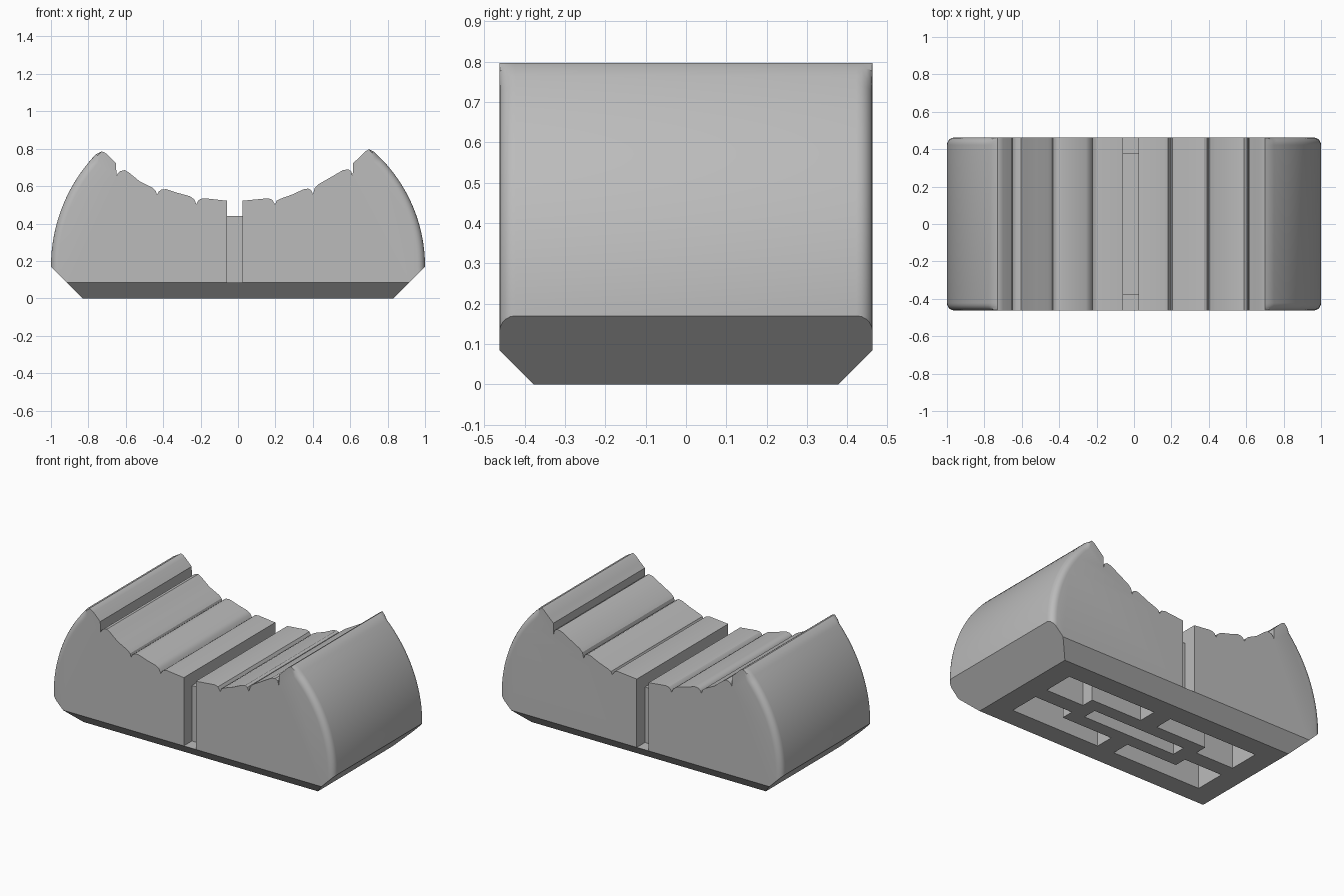
import bpy, bmesh, math
from mathutils import Vector

if "Cube" in bpy.data.objects:
    bpy.data.objects.remove(bpy.data.objects["Cube"])

HALF = 0.4625      # half depth in y
CH = 0.085         # bottom chamfer height on the long sides
FIL = 0.04         # fillet radius on the curved ends

grey = bpy.data.materials.new("plain grey")
grey.diffuse_color = (0.5, 0.5, 0.5, 1)
grey.use_nodes = True
grey.node_tree.nodes["Principled BSDF"].inputs["Base Color"].default_value = grey.diffuse_color


def new_object(name, bm):
    bmesh.ops.recalc_face_normals(bm, faces=bm.faces)
    mesh = bpy.data.meshes.new(name)
    bm.to_mesh(mesh)
    bm.free()
    obj = bpy.data.objects.new(name, mesh)
    bpy.context.collection.objects.link(obj)
    mesh.materials.append(grey)
    return obj


def arc(cx, r, side, top_angle, n=22):
    """Curved end rising from the base: (x, z, inward x, inward z)."""
    pts = []
    for i in range(n + 1):
        a = top_angle * i / n
        k = 0.4 if i == n else 1.0
        pts.append((side * (cx + r * math.cos(a)), 0.17 + r * math.sin(a),
                    -side * math.cos(a) * k, -math.sin(a) * k))
    return pts


# stepped, scalloped top from the left crest to the right crest
left_top = [(-.73, .785), (-.715, .781), (-.70, .77), (-.652, .722), (-.65, .652), (-.642, .67),
            (-.63, .68), (-.605, .686), (-.58, .67), (-.525, .625), (-.46, .593),
            (-.44, .575), (-.433, .553), (-.425, .57), (-.41, .581), (-.385, .584),
            (-.32, .563), (-.257, .546), (-.235, .53), (-.222, .503), (-.213, .522),
            (-.2, .532), (-.177, .535), (-.06, .522)]
right_top = [(.025, .522), (.16, .535), (.182, .528), (.198, .503), (.207, .522),
             (.225, .532), (.29, .555), (.35, .583), (.375, .587), (.39, .58), (.401, .556),
             (.41, .59), (.43, .61), (.50, .65), (.56, .685), (.588, .69), (.605, .68),
             (.613, .653), (.615, .722), (.65, .755), (.68, .785), (.70, .797)]

left_arc = arc(0.13, 0.87, -1, math.asin(0.60 / 0.87))
right_arc = arc(0.1736, 0.8264, 1, math.asin(0.615 / 0.8264))
profile = [(-1, 0, 1, 0)] + left_arc
profile += [(x, z, 0, 0) for x, z in left_top + right_top]
profile += right_arc[::-1] + [(1, 0, -1, 0)]

# body: profile lofted along y with rounded curved ends
steps = [i / 5 * math.pi / 2 for i in range(6)]
layers = [(-HALF + FIL * (1 - math.sin(t)) * 1.0, FIL * (1 - math.cos(t))) for t in reversed(steps)]
layers = [(-HALF + FIL * (1 - math.sin(t)), FIL * (1 - math.cos(t))) for t in reversed(steps)]
layers += [(-y, d) for y, d in reversed(layers)]
bm = bmesh.new()
# at t = pi/2 the layer sits on the end face with the full inset
rings = [[bm.verts.new((x + ix * d, y, z + iz * d)) for x, z, ix, iz in profile]
         for y, d in layers]
n = len(profile)
for a, b in zip(rings, rings[1:]):
    for i in range(n):
        j = (i + 1) % n
        bm.faces.new((a[i], a[j], b[j], b[i]))
bm.faces.new(rings[0])
bm.faces.new(rings[-1])

# sloped underside on all four sides
for s in (-1, 1):
    for co, no in (((s * 0.83, 0, 0), (s, 0, -1)), ((0, s * (HALF - CH), 0), (0, s, -1))):
        geom = bm.verts[:] + bm.edges[:] + bm.faces[:]
        res = bmesh.ops.bisect_plane(bm, geom=geom, dist=1e-5, plane_co=Vector(co),
                                     plane_no=Vector(no).normalized(), clear_outer=True)
        edges = [e for e in bm.edges if e.is_boundary]
        bmesh.ops.contextual_create(bm, geom=edges)
body = new_object("grooved_block", bm)


def cut(poly, z0, z1):
    """Subtract a vertical prism from the body."""
    cb = bmesh.new()
    lo = [cb.verts.new((x, y, z0)) for x, y in poly]
    hi = [cb.verts.new((x, y, z1)) for x, y in poly]
    cb.faces.new(lo)
    cb.faces.new(hi)
    for i in range(len(poly)):
        j = (i + 1) % len(poly)
        cb.faces.new((lo[i], lo[j], hi[j], hi[i]))
    cutter = new_object("cutter", cb)
    cutter.hide_render = True
    mod = body.modifiers.new("cut", 'BOOLEAN')
    mod.operation = 'DIFFERENCE'
    mod.solver = 'EXACT'
    mod.object = cutter
    bpy.context.view_layer.objects.active = body
    bpy.ops.object.modifier_apply(modifier=mod.name)
    bpy.data.objects.remove(cutter)


def rect(x0, x1, y0, y1):
    return [(x0, y0), (x1, y0), (x1, y1), (x0, y1)]


# central slot: shallow across the top, deep at both ends
cut(rect(-0.06, 0.025, -0.6, 0.6), 0.44, 1)
for s in (-1, 1):
    cut(rect(-0.06, 0.025, s * 0.38, s * 0.6), CH, 1)

# hollow pockets in the underside around a framed middle slot
for sx in (-1, 1):
    for sy in (-1, 1):
        shape = [(.06, .25), (.69, .25), (.69, .05), (.42, .05), (.42, .13), (.06, .13)]
        cut([(sx * x, sy * y) for x, y in shape], -0.1, 0.38)
cut(rect(-0.33, 0.33, -0.045, 0.045), -0.1, 0.38)

# smooth curves, crisp corners
bpy.ops.object.select_all(action='DESELECT')
body.select_set(True)
bpy.context.view_layer.objects.active = body
bpy.ops.object.shade_smooth_by_angle(angle=math.radians(30))
